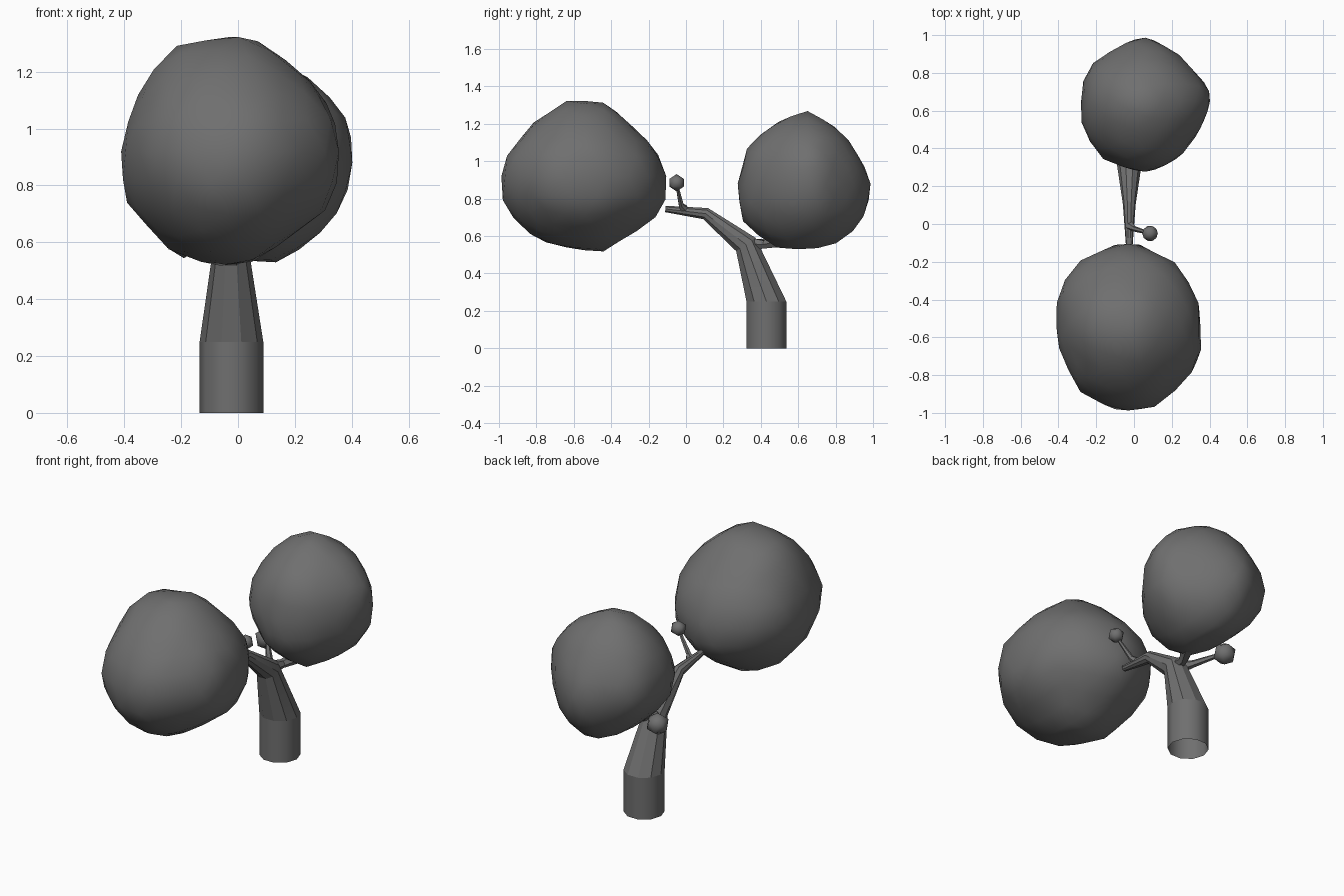
import bpy, bmesh, math
from mathutils import Vector

if "Cube" in bpy.data.objects:
    bpy.data.objects.remove(bpy.data.objects["Cube"])

grey = bpy.data.materials.new("dark_grey")
grey.diffuse_color = (.16, .16, .16, 1)
grey.use_nodes = True
grey.node_tree.nodes["Principled BSDF"].inputs["Base Color"].default_value = grey.diffuse_color


def finish(name, bm, angle=35):
    bmesh.ops.recalc_face_normals(bm, faces=bm.faces)
    me = bpy.data.meshes.new(name)
    bm.to_mesh(me)
    bm.free()
    me.materials.append(grey)
    ob = bpy.data.objects.new(name, me)
    bpy.context.collection.objects.link(ob)
    bpy.ops.object.select_all(action='DESELECT')
    ob.select_set(True)
    bpy.context.view_layer.objects.active = ob
    bpy.ops.object.shade_smooth_by_angle(angle=math.radians(angle))
    return ob


def tube(name, path, sides, angle=25, start=None):
    """Tapered limb through (x, y, z, radius) points, open at both ends."""
    bm = bmesh.new()
    pts = [Vector(p[:3]) for p in path]
    rings = []
    for i, p in enumerate(pts):
        t = (pts[min(i + 1, len(pts) - 1)] - pts[max(i - 1, 0)]).normalized()
        if i == 0 and start:
            t = Vector(start)
        up = t.cross(Vector((1, 0, 0))).normalized()
        side = up.cross(t)
        ring = []
        for k in range(sides):
            ang = 2 * math.pi * k / sides
            ring.append(bm.verts.new(p + path[i][3] * (side * math.cos(ang) + up * math.sin(ang))))
        rings.append(ring)
    for r, s in zip(rings, rings[1:]):
        for k in range(sides):
            j = (k + 1) % sides
            bm.faces.new((r[k], r[j], s[j], s[k]))
    return finish(name, bm, angle)


def reach(d, centre, outline):
    """Distance from centre along 2D direction d to a closed outline."""
    best = 0
    for p, q in zip(outline, outline[1:] + outline[:1]):
        p, q = Vector(p) - centre, Vector(q) - centre
        e = q - p
        den = d.x * e.y - d.y * e.x
        if abs(den) < 1e-9:
            continue
        r = (p.x * e.y - p.y * e.x) / den
        s = (p.x * d.y - p.y * d.x) / den
        if r > 0 and -1e-6 <= s <= 1 + 1e-6:
            best = max(best, r)
    return best


def crown(name, c, front, side, top):
    """Faceted foliage ball blended from its three outlines."""
    bm = bmesh.new()
    bmesh.ops.create_icosphere(bm, subdivisions=3, radius=1)
    c = Vector(c)
    views = [(1, 2, 0, side), (0, 2, 1, front), (0, 1, 2, top)]
    for v in bm.verts:
        n = v.co.normalized()
        total = weight = 0
        for i, j, k, outline in views:
            d = Vector((n[i], n[j]))
            if d.length < 0.05:
                continue
            r = reach(d.normalized(), Vector((c[i], c[j])), outline)
            w = 1 / (n[k] ** 2 + 0.02)
            total += w * r
            weight += w
        # flatter facets between the outline planes
        scale = 1.003 - 0.025 * 27 * (n.x * n.y * n.z) ** 2
        v.co = c + n * scale * total / weight
    return finish(name, bm, 60)


def bud(name, c, r):
    bm = bmesh.new()
    bmesh.ops.create_icosphere(bm, subdivisions=1, radius=r)
    bmesh.ops.translate(bm, verts=bm.verts, vec=c)
    return finish(name, bm, 60)


# Trunk: smooth foot, faceted bend running into the long branch
tube("trunk_foot", [(-.023, .43, 0, .112), (-.023, .43, .25, .112)], 10, 40)
tube("trunk_bend", [(-.023, .43, .25, .112), (-.025, .32, .555, .066), (-.025, .105, .72, .034),
                    (-.025, -.11, .745, .018)], 10, start=(0, 0, 1))

# Short branch under the rear crown
tube("rear_branch", [(-.02, .32, .56, .04), (0, .42, .555, .025), (.05, .52, .58, .04)], 6)

# Twigs carrying small buds
tube("front_twig", [(-.02, -.01, .745, .025), (.0, -.025, .765, .015), (.07, -.046, .86, .009)], 6)
bud("front_bud", (.085, -.05, .885), .046)
tube("rear_twig", [(-.02, .33, .55, .04), (-.08, .41, .565, .02), (-.16, .51, .6, .013)], 6)
bud("rear_bud", (-.19, .54, .61), .066)

# Large front crown
crown("front_crown", (-.03, -.54, .92),
      front=[(-.41, .76), (-.41, .93), (-.37, 1.08), (-.26, 1.285), (.03, 1.33), (.13, 1.27),
             (.27, 1.15), (.35, 1.03), (.37, .82), (.3, .7), (.05, .53), (-.08, .515), (-.23, .56)],
      side=[(-.97, 1.0), (-.82, 1.2), (-.63, 1.33), (-.42, 1.31), (-.165, 1.06), (-.09, .77),
            (-.2, .67), (-.44, .515), (-.78, .565), (-.91, .68), (-1, .81)],
      top=[(.07, -1), (.23, -.87), (.37, -.71), (.34, -.62), (.34, -.4), (.23, -.21),
           (-.04, -.08), (-.3, -.2), (-.41, -.36), (-.41, -.62), (-.3, -.88), (-.11, -.98)])

# Smaller rear crown, lowest towards +x above its branch
crown("rear_crown", (.06, .65, .88),
      front=[(-.28, .86), (-.26, 1.03), (-.15, 1.18), (.04, 1.275), (.28, 1.16), (.4, 1.01),
             (.41, .83), (.32, .65), (.13, .515), (-.08, .59), (-.21, .71)],
      side=[(.265, .83), (.33, 1.08), (.47, 1.2), (.64, 1.275), (.84, 1.15), (.94, .99),
            (1, .83), (.93, .66), (.82, .56), (.5, .52), (.4, .59), (.29, .69)],
      top=[(.04, 1), (.23, .9), (.41, .7), (.35, .5), (.23, .34), (.04, .27),
           (-.16, .34), (-.28, .5), (-.28, .7), (-.26, .8), (-.2, .87)])
